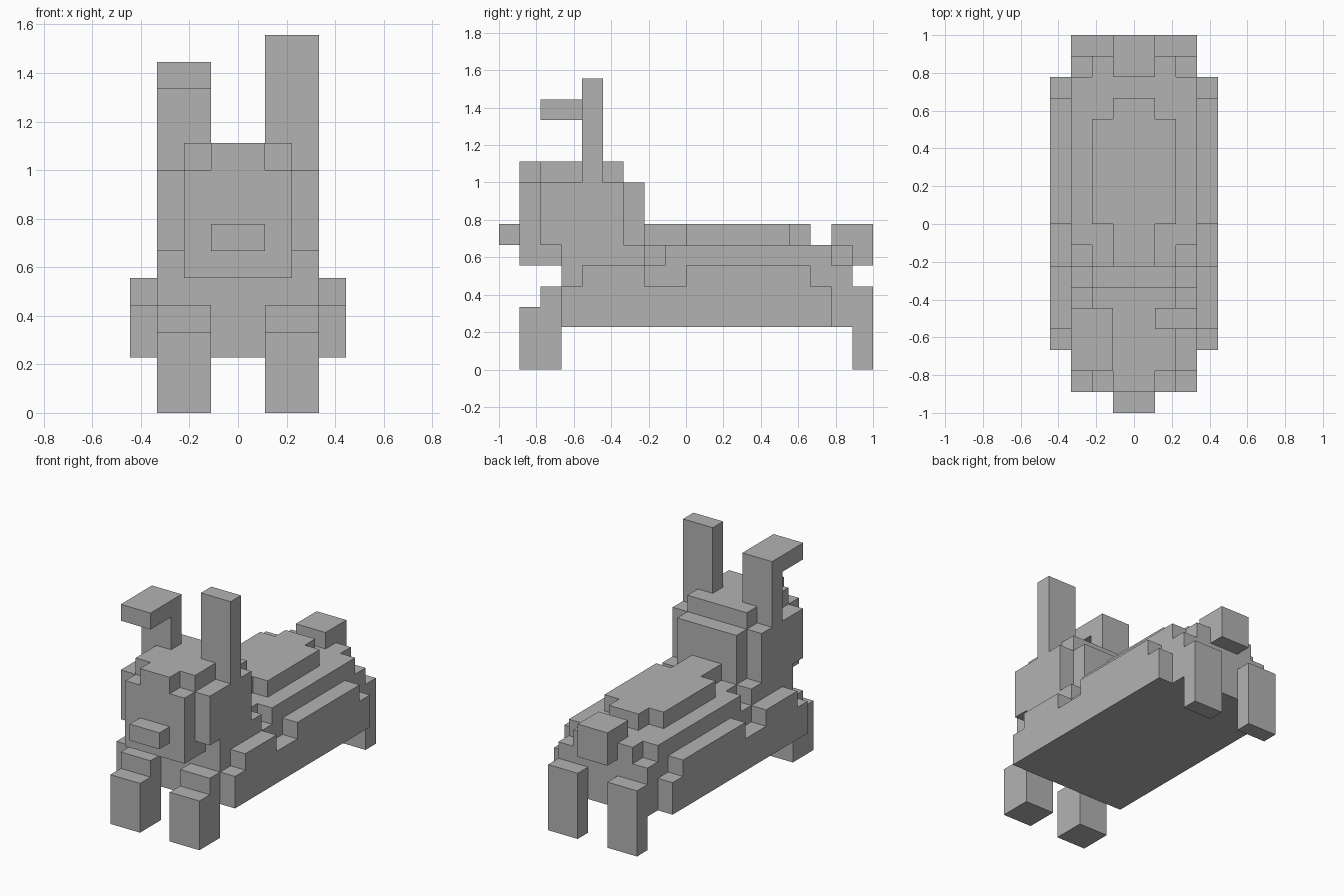
import bpy
import bmesh

cube = bpy.data.objects.get("Cube")
if cube:
    bpy.data.objects.remove(cube, do_unlink=True)

U = 2 / 18       # edge of one block
FLOOR = 2.05     # underside of the belly, in blocks

grey = bpy.data.materials.new("plain_grey")
grey.use_nodes = True
grey.diffuse_color = (0.45, 0.45, 0.45, 1)
grey.node_tree.nodes["Principled BSDF"].inputs["Base Color"].default_value = grey.diffuse_color


def part(name, *boxes):
    """One object from boxes given as (x range, y range, z range) in blocks."""
    bm = bmesh.new()
    for box in boxes:
        verts = bmesh.ops.create_cube(bm, size=1)["verts"]
        for v in verts:
            v.co = [U * ((lo + hi) / 2 + c * (hi - lo)) for c, (lo, hi) in zip(v.co, box)]
    mesh = bpy.data.meshes.new(name)
    bm.to_mesh(mesh)
    bm.free()
    mesh.materials.append(grey)
    obj = bpy.data.objects.new(name, mesh)
    bpy.context.collection.objects.link(obj)


def wide(half, y, z):
    """Box centred on the middle plane."""
    return ((-half, half), y, z)


def sided(side, inner, outer):
    """x range on one side of the middle plane."""
    return tuple(sorted((side * inner, side * outer)))


# Body, stepped back and tail
part("body", wide(3, (-6, 8), (FLOOR, 5)))
part("shoulders", wide(3, (-6, -2), (5, 6)))
part("back_lower", wide(3, (-1, 7), (5, 6)), wide(2, (-2, 8), (5, 6)))
part("back_upper", wide(2, (0, 5), (6, 7)), wide(1, (-2, 6), (6, 7)))
part("tail", wide(1, (7, 9), (5, 7)))

# Head
part("cheeks", wide(3, (-7, -3), (6, 9)))
part("nape", wide(2, (-3, -2), (5, 9)))
part("face", wide(2, (-8, -6), (5, 9)))
part("crown", wide(2, (-7, -3), (9, 10)), wide(1, (-8, -7), (9, 10)))
part("nose", wide(1, (-9, -8), (6, 7)))

# Ears: the left one upright, the right one folded forward
part("left_ear", (sided(1, 1, 3), (-5, -4), (9, 14)))
part("right_ear", (sided(-1, 1, 3), (-5, -4), (9, 13)),
     (sided(-1, 1, 3), (-7, -5), (12, 13)))

# Flanks and legs on both sides
for label, s in (("left", 1), ("right", -1)):
    flank, leg = sided(s, 3, 4), sided(s, 1, 3)
    part(label + "_flank", (flank, (-6, 7), (FLOOR, 4)),
         (flank, (-5, -2), (4, 5)), (flank, (0, 6), (4, 5)))
    part(label + "_front_leg", (leg, (-8, -6), (0, 3)), (leg, (-7, -6), (3, 4)))
    part(label + "_rear_leg", (leg, (8, 9), (0, 4)))
